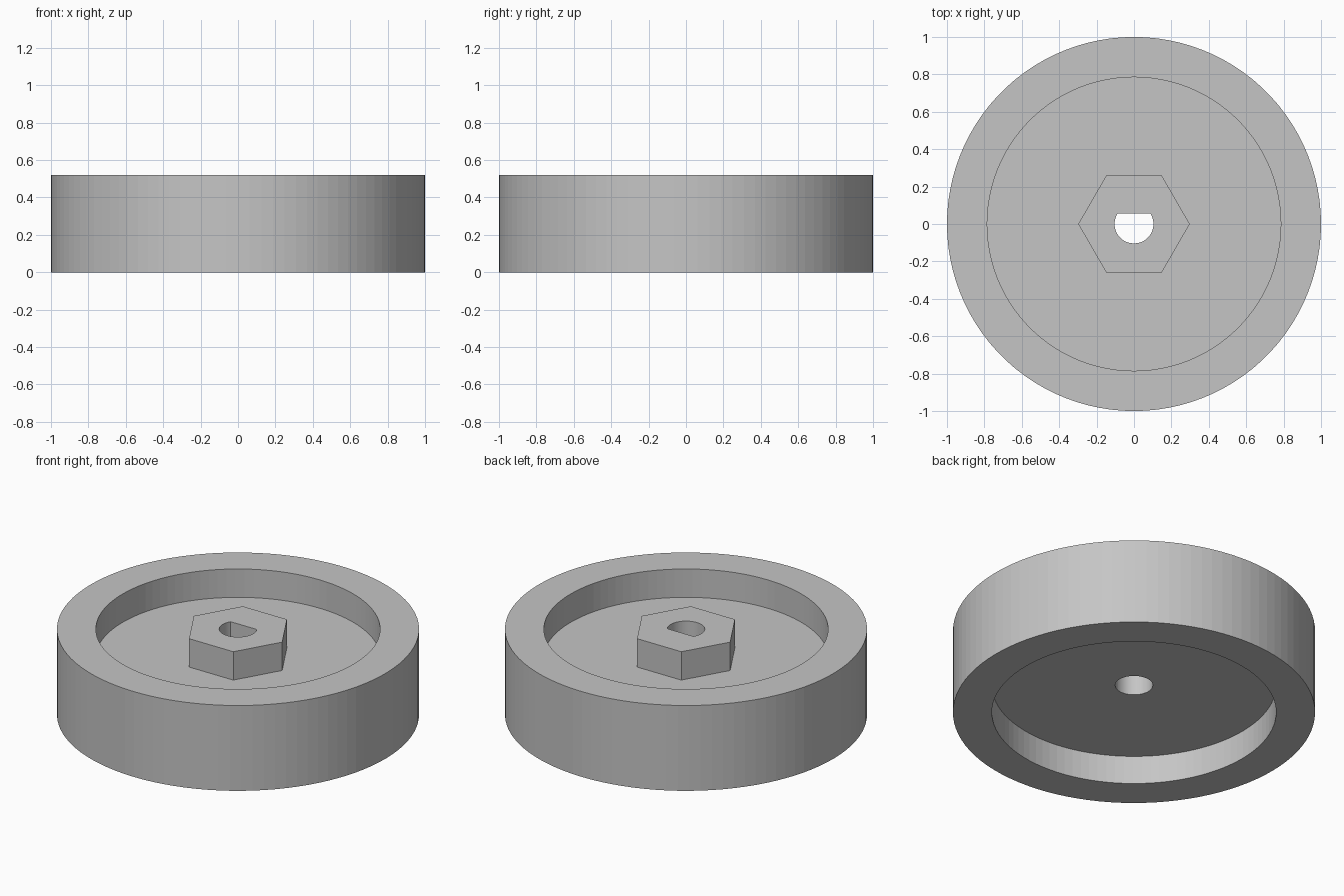
import bpy
import bmesh
from math import cos, sin, pi, asin, tau

cube = bpy.data.objects.get("Cube")
if cube:
    bpy.data.objects.remove(cube)

SEGMENTS = 100
HEIGHT = 0.52
WEB_BOTTOM, WEB_TOP = 0.173, 0.347
OUTER, INNER, BORE = 1.0, 0.785, 0.104
HUB, FLAT_Y = 0.298, 0.055

# Plain grey material
grey = bpy.data.materials.new("plain_grey")
grey.use_nodes = True
colour = (0.56, 0.56, 0.56, 1)
grey.diffuse_color = colour
grey.node_tree.nodes["Principled BSDF"].inputs["Base Color"].default_value = colour


def make_object(name, bm):
    bmesh.ops.recalc_face_normals(bm, faces=bm.faces[:])
    mesh = bpy.data.meshes.new(name)
    bm.to_mesh(mesh)
    bm.free()
    mesh.materials.append(grey)
    obj = bpy.data.objects.new(name, mesh)
    bpy.context.collection.objects.link(obj)
    return obj


def lathe(name, profile):
    """Turn a closed (radius, z) profile around the z axis."""
    bm = bmesh.new()
    rings = [[bm.verts.new((r * cos(tau * i / SEGMENTS), r * sin(tau * i / SEGMENTS), z))
              for i in range(SEGMENTS)] for r, z in profile]
    for k, ring in enumerate(rings):
        following = rings[(k + 1) % len(rings)]
        for i in range(SEGMENTS):
            j = (i + 1) % SEGMENTS
            bm.faces.new((ring[i], ring[j], following[j], following[i]))
    return make_object(name, bm)


def pierced_prism(name, outlines, bottom, top):
    """Fill the area between closed outlines and extrude it upwards."""
    bm = bmesh.new()
    edges = []
    for outline in outlines:
        verts = [bm.verts.new((x, y, bottom)) for x, y in outline]
        edges += [bm.edges.new((v, verts[(i + 1) % len(verts)])) for i, v in enumerate(verts)]
    bmesh.ops.triangle_fill(bm, edges=edges, use_beauty=True, normal=(0, 0, 1))
    result = bmesh.ops.extrude_face_region(bm, geom=bm.faces[:], use_keep_orig=True)
    raised = [g for g in result["geom"] if isinstance(g, bmesh.types.BMVert)]
    bmesh.ops.translate(bm, verts=raised, vec=(0, 0, top - bottom))
    return make_object(name, bm)


# Wheel: thick rim joined to a thin web with a round bore
lathe("wheel", [
    (BORE, WEB_BOTTOM), (INNER, WEB_BOTTOM), (INNER, 0), (OUTER, 0),
    (OUTER, HEIGHT), (INNER, HEIGHT), (INNER, WEB_TOP), (BORE, WEB_TOP),
])

# Hexagonal hub with a D-shaped shaft hole, flat side towards the back
hexagon = [(HUB * cos(i * pi / 3), HUB * sin(i * pi / 3)) for i in range(6)]
start = pi - asin(FLAT_Y / BORE)
sweep = pi + 2 * asin(FLAT_Y / BORE)
arc = [start + sweep * i / 64 for i in range(65)]
d_hole = [(BORE * cos(a), BORE * sin(a)) for a in arc]
pierced_prism("hex_hub", [hexagon, d_hole], WEB_TOP, HEIGHT)
